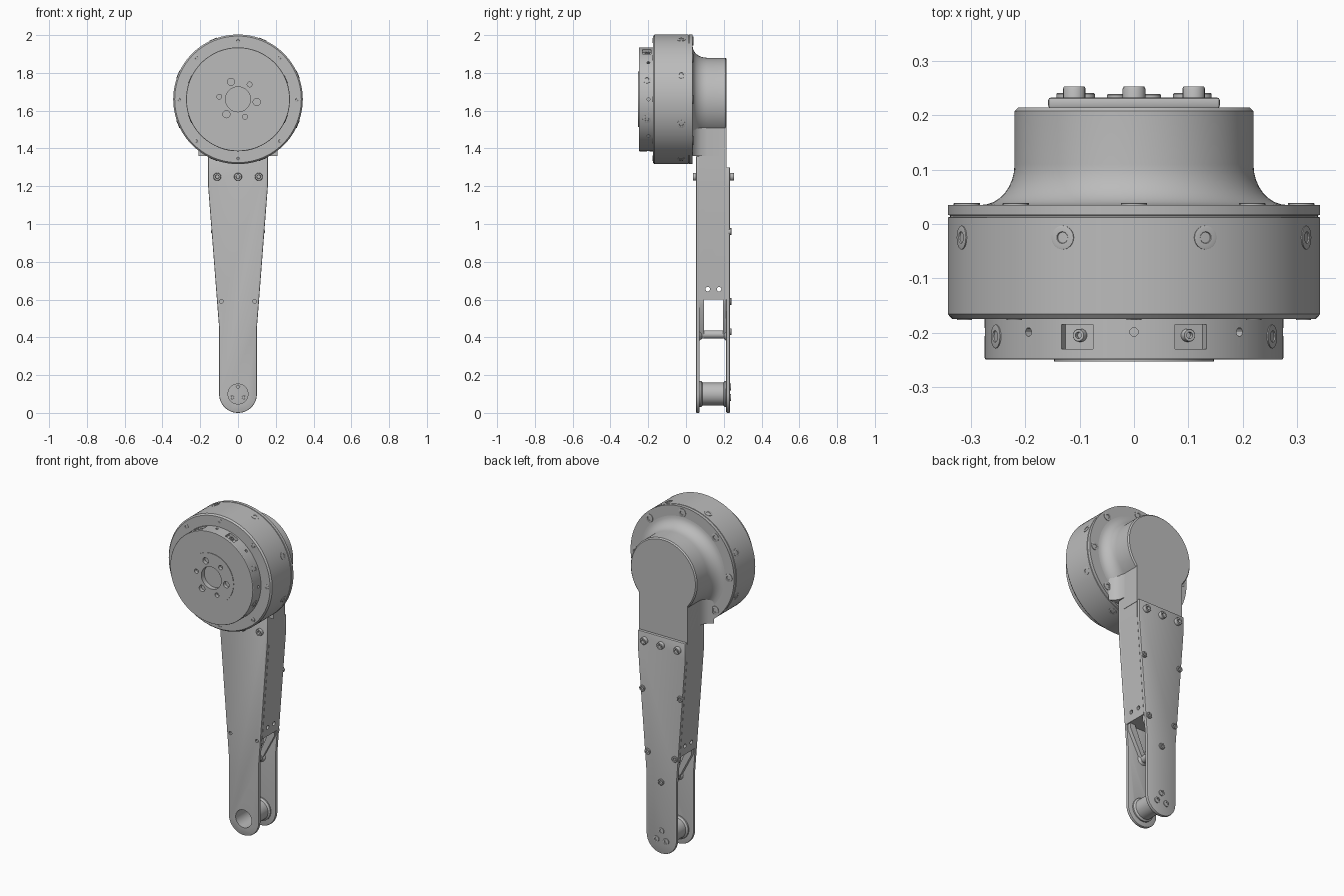
import bpy, bmesh, math
from math import sin, cos, pi, radians
from mathutils import Vector, Matrix

if "Cube" in bpy.data.objects:
    bpy.data.objects.remove(bpy.data.objects["Cube"])

grey = bpy.data.materials.new("satin_grey")
grey.use_nodes = True
colour = (0.5, 0.5, 0.5, 1)
grey.diffuse_color = colour
grey.node_tree.nodes["Principled BSDF"].inputs["Base Color"].default_value = colour

FRONT, BACK = Vector((0, -1, 0)), Vector((0, 1, 0))
HUB = 1.66          # height of the drive axis
FOOT = 0.1          # height of the lower pivot
parts = []


def finish(name, bm):
    bmesh.ops.recalc_face_normals(bm, faces=bm.faces)
    mesh = bpy.data.meshes.new(name)
    bm.to_mesh(mesh)
    bm.free()
    mesh.materials.append(grey)
    ob = bpy.data.objects.new(name, mesh)
    bpy.context.collection.objects.link(ob)
    parts.append(ob)
    return ob


def apply_modifiers(ob):
    graph = bpy.context.evaluated_depsgraph_get()
    ob.data = bpy.data.meshes.new_from_object(ob.evaluated_get(graph))
    ob.modifiers.clear()


def bevel(ob, width):
    mod = ob.modifiers.new("bevel", "BEVEL")
    mod.width, mod.segments, mod.limit_method = width, 2, "ANGLE"
    mod.angle_limit = radians(40)
    apply_modifiers(ob)


def cut(ob, bm):
    cutter = finish("cutter", bm)
    parts.remove(cutter)
    mod = ob.modifiers.new("cut", "BOOLEAN")
    mod.object, mod.operation, mod.solver = cutter, "DIFFERENCE", "EXACT"
    apply_modifiers(ob)
    bpy.data.objects.remove(cutter)


def lathe(bm, profile, pos, axis, seg):
    """Spin (radius, height) points about an axis through pos."""
    tmp = bmesh.new()
    verts = [tmp.verts.new((r, 0, h)) for r, h in profile]
    edges = [tmp.edges.new(pair) for pair in zip(verts, verts[1:])]
    bmesh.ops.spin(tmp, geom=verts + edges, cent=(0, 0, 0), axis=(0, 0, 1),
                   angle=2 * pi, steps=seg)
    bmesh.ops.remove_doubles(tmp, verts=tmp.verts, dist=1e-5)
    turn = Vector(axis).to_track_quat("Z", "Y").to_matrix().to_4x4()
    tmp.transform(Matrix.Translation(pos) @ turn)
    mesh = bpy.data.meshes.new("tmp")
    tmp.to_mesh(mesh)
    tmp.free()
    bm.from_mesh(mesh)
    bpy.data.meshes.remove(mesh)


def rod(bm, pos, axis, r, low, high, seg=20):
    lathe(bm, [(0, low), (r, low), (r, high), (0, high)], pos, axis, seg)


def turned(name, profile, pos, seg=96):
    bm = bmesh.new()
    lathe(bm, profile, pos, BACK, seg)
    return finish(name, bm)


def screws(name, places, r, h):
    """Socket head screws at (position, direction) places."""
    bm = bmesh.new()
    for pos, axis in places:
        lathe(bm, [(r, -h), (r, h * .8), (r * .9, h), (r * .5, h),
                   (r * .45, h * .2), (0, h * .2)], pos, axis, 16)
    return finish(name, bm)


def prism(name, points, vec):
    bm = bmesh.new()
    face = bm.faces.new([bm.verts.new(p) for p in points])
    new = bmesh.ops.extrude_face_region(bm, geom=[face])["geom"]
    bmesh.ops.translate(bm, vec=vec,
                        verts=[v for v in new if isinstance(v, bmesh.types.BMVert)])
    return finish(name, bm)


def half_width(z):
    t = min(max((z - .45) / .75, 0), 1)
    return .1 + .058 * t


def arm_outline(y, top, bottom=None):
    """Tapered arm seen from the front, with a round foot if no bottom is given."""
    heights = [top] + [z for z in (1.2, .45) if bottom is None or z > bottom]
    if bottom is not None:
        heights.append(bottom)
    left = [(-half_width(z), y, z) for z in heights]
    right = [(-x, y, z) for x, y, z in reversed(left)]
    foot = []
    if bottom is None:
        foot = [(-.1 * cos(pi * i / 24), y, FOOT - .1 * sin(pi * i / 24)) for i in range(25)]
    return left + foot + right


def radial(deg):
    return Vector((cos(radians(deg)), 0, sin(radians(deg))))


def at(deg, r, y):
    return radial(deg) * r + Vector((0, y, HUB))


# Drive housing and the rear boss with its flared root
axis_point = (0, 0, HUB)
turned("drive_housing", [(0, -.175), (.335, -.175), (.343, -.166), (.343, .012),
                         (.339, .013), (.339, .016), (.343, .017), (.343, .035),
                         (0, .035)], axis_point)
flare = [(.22 + .062 * (1 - sin(a)), .035 + .075 * (1 - cos(a)))
         for a in (pi / 2 * i / 8 for i in range(9))]
turned("rear_boss", [(0, .03), (.282, .03)] + flare +
       [(.22, .208), (.213, .215), (0, .215)], axis_point)

# Front output cap with bores, side holes and two pockets
cap = turned("output_cap", [(0, -.253), (.147, -.253), (.147, -.25), (.273, -.25),
                            (.275, -.247), (.275, -.17), (0, -.17)], axis_point)
bm = bmesh.new()
rod(bm, axis_point, BACK, .066, -.3, -.225, 40)
for k in range(6):
    rod(bm, at(-8 + 60 * k, .1, 0), BACK, .013 if k % 2 else .019, -.3, -.232)
for k in range(8):
    rod(bm, at(45 * k, 0, -.199), radial(45 * k), .008, .255, .3, 12)
for deg in (67.5, 112.5):
    size = Matrix.Diagonal((.04, .045, .062, 1))
    turn = Matrix.Rotation(-radians(deg), 4, "Y")
    bmesh.ops.create_cube(bm, size=1,
                          matrix=Matrix.Translation(at(deg, .275, -.208)) @ turn @ size)
cut(cap, bm)

screws("cap_pocket_screws", [(at(d, .256, -.205), radial(d)) for d in (67.5, 112.5)], .012, .012)
screws("cap_rim_screws", [(at(d, .274, -.207), radial(d))
                          for d in (22.5, 157.5, 202.5, 337.5)], .022, .003)
screws("housing_rim_screws", [(at(22.5 + 45 * k, .342, -.025), radial(22.5 + 45 * k))
                              for k in range(8)], .022, .003)
screws("housing_front_screws", [(at(45 * k, .312, -.175), FRONT) for k in range(8)], .014, .002)
screws("housing_back_screws", [(at(45 * k, .308, .035), BACK)
                               for k in range(8) if k != 6], .024, .004)

# Neck joining the boss to the arm
side = [(.21, .035), (.185, .05), (.168, .075), (.16, .11), (.16, .215)]
prism("neck", [(x, y, 1.36) for x, y in side] +
      [(-x, y, 1.36) for x, y in reversed(side)], (0, 0, .15))
prism("neck_back", [(x, y, 1.29) for x, y in
                    ((-.16, .1), (.16, .1), (.16, .215), (-.16, .215))], (0, 0, .37))

# Arm: solid upper body between two full length plates
body = prism("arm_body", arm_outline(.07, 1.36, .6), (0, .145, 0))
bm = bmesh.new()
for y in (.115, .175):
    rod(bm, (0, y, .655), (1, 0, 0), .012, -.3, .3)
cut(body, bm)

front = prism("arm_front_plate", arm_outline(.053, 1.36), (0, .019, 0))
bevel(front, .005)
bm = bmesh.new()
rod(bm, (0, 0, FOOT), BACK, .053, 0, .1, 32)
for x in (-.088, .088):
    rod(bm, (x, 0, .59), BACK, .01, 0, .065, 12)
cut(front, bm)

back = prism("arm_back_plate", arm_outline(.213, 1.3), (0, .02, 0))
bevel(back, .005)

# Lower pivot sleeve
turned("pivot_sleeve", [(.053, .06), (.07, .06), (.07, .08), (.06, .088), (.06, .198),
                        (.07, .206), (.07, .216), (.053, .216), (.053, .06)],
       (0, 0, FOOT), 40)

# V-shaped brace rails above the pivot, meeting at a cross bar
for name, sx in (("left", 1), ("right", -1)):
    for place, y, depth in (("front", .07, .025), ("back", .197, .018)):
        prism(f"{name}_{place}_brace", [(sx * x, y, z) for x, z in
              ((.104, .605), (.104, .57), (.012, .395), (-.005, .42), (.075, .605))],
              (0, depth, 0))
turned("brace_bar", [(0, .07), (.034, .07), (.022, .085), (.022, .2), (.034, .214), (0, .214)],
       (0, 0, .415), 24)

# Arm fasteners
row = (-.11, 0, .11)
screws("arm_front_bolts", [((x, .053, 1.25), FRONT) for x in row], .021, .016)
screws("arm_back_bolts", [((x, .233, 1.25), BACK) for x in row], .021, .02)
pairs = [(s * x, z) for x, z in ((.125, .96), (.09, .59)) for s in (-1, 1)]
screws("back_plate_screws", [((x, .233, z), BACK) for x, z in pairs + [(0, .43)]], .018, .008)
trio = [radial(d) * .037 for d in (90, 210, 330)]
screws("pivot_screws", [(p + Vector((0, .233, FOOT)), BACK) for p in trio], .018, .006)
screws("pivot_screw_tips", [(p + Vector((0, .213, FOOT)), FRONT) for p in trio], .011, .004)

# Smooth the turned surfaces, keep machined edges crisp
bpy.ops.object.select_all(action="DESELECT")
for ob in parts:
    ob.select_set(True)
bpy.context.view_layer.objects.active = parts[0]
bpy.ops.object.shade_smooth_by_angle(angle=radians(30))
